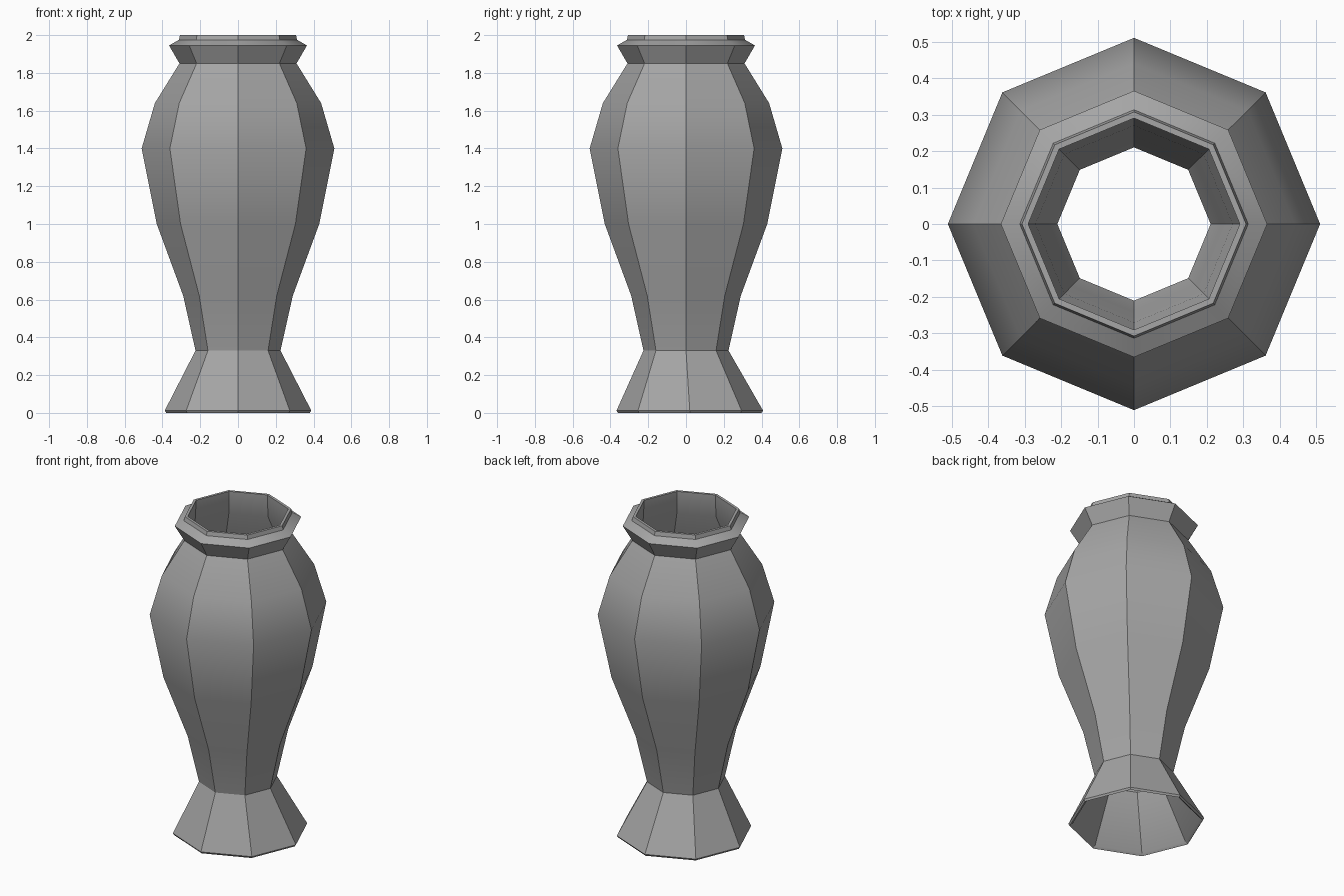
import bpy
import bmesh
from math import cos, sin, radians, tau

default_cube = bpy.data.objects.get("Cube")
if default_cube:
    bpy.data.objects.remove(default_cube, do_unlink=True)

SIDES = 8
FOOT_SHIFT = 0.02  # the base edge sits slightly towards the back

# Profiles as (radius, height)
foot_outside = [(0.38, 0), (0.388, 0.012), (0.225, 0.33)]
body_outside = [(0.29, 0.62), (0.43, 1.0), (0.51, 1.4), (0.44, 1.64), (0.31, 1.85)]
collar = [(0.365, 1.945), (0.313, 1.975), (0.307, 2.0), (0.29, 2.0), (0.298, 1.86)]
body_inside = [(0.42, 1.63), (0.49, 1.4), (0.41, 1.0), (0.27, 0.62), (0.24, 0.42)]
foot_inside = [(0.21, 0.33), (0.365, 0.012)]


def turned_solid(name, profile, material):
    """Turn a closed wall profile around z into a faceted hollow solid."""
    bm = bmesh.new()
    rings = []
    for radius, z in profile:
        shift = FOOT_SHIFT if z < 0.1 else 0
        rings.append([bm.verts.new((radius * cos(tau * i / SIDES),
                                    radius * sin(tau * i / SIDES) + shift, z))
                      for i in range(SIDES)])
    for k, lower in enumerate(rings):
        upper = rings[(k + 1) % len(rings)]
        for i in range(SIDES):
            j = (i + 1) % SIDES
            bm.faces.new((lower[i], lower[j], upper[j], upper[i]))
    bmesh.ops.recalc_face_normals(bm, faces=bm.faces)
    mesh = bpy.data.meshes.new(name)
    bm.to_mesh(mesh)
    bm.free()
    mesh.materials.append(material)
    obj = bpy.data.objects.new(name, mesh)
    bpy.context.collection.objects.link(obj)
    return obj


# Single stone grey colour
grey = (0.38, 0.38, 0.38, 1)
stone = bpy.data.materials.new("stone_grey")
stone.use_nodes = True
stone.diffuse_color = grey
shader = next(n for n in stone.node_tree.nodes if n.type == 'BSDF_PRINCIPLED')
shader.inputs["Base Color"].default_value = grey
shader.inputs["Roughness"].default_value = 0.8

# Vase: foot, body and collar in one continuous wall
vase = turned_solid("vase", foot_outside + body_outside + collar
                    + body_inside + foot_inside, stone)

# Smooth up the wall, crisp along the eight ribs
bpy.ops.object.select_all(action='DESELECT')
vase.select_set(True)
bpy.context.view_layer.objects.active = vase
bpy.ops.object.shade_smooth_by_angle(angle=radians(28))
